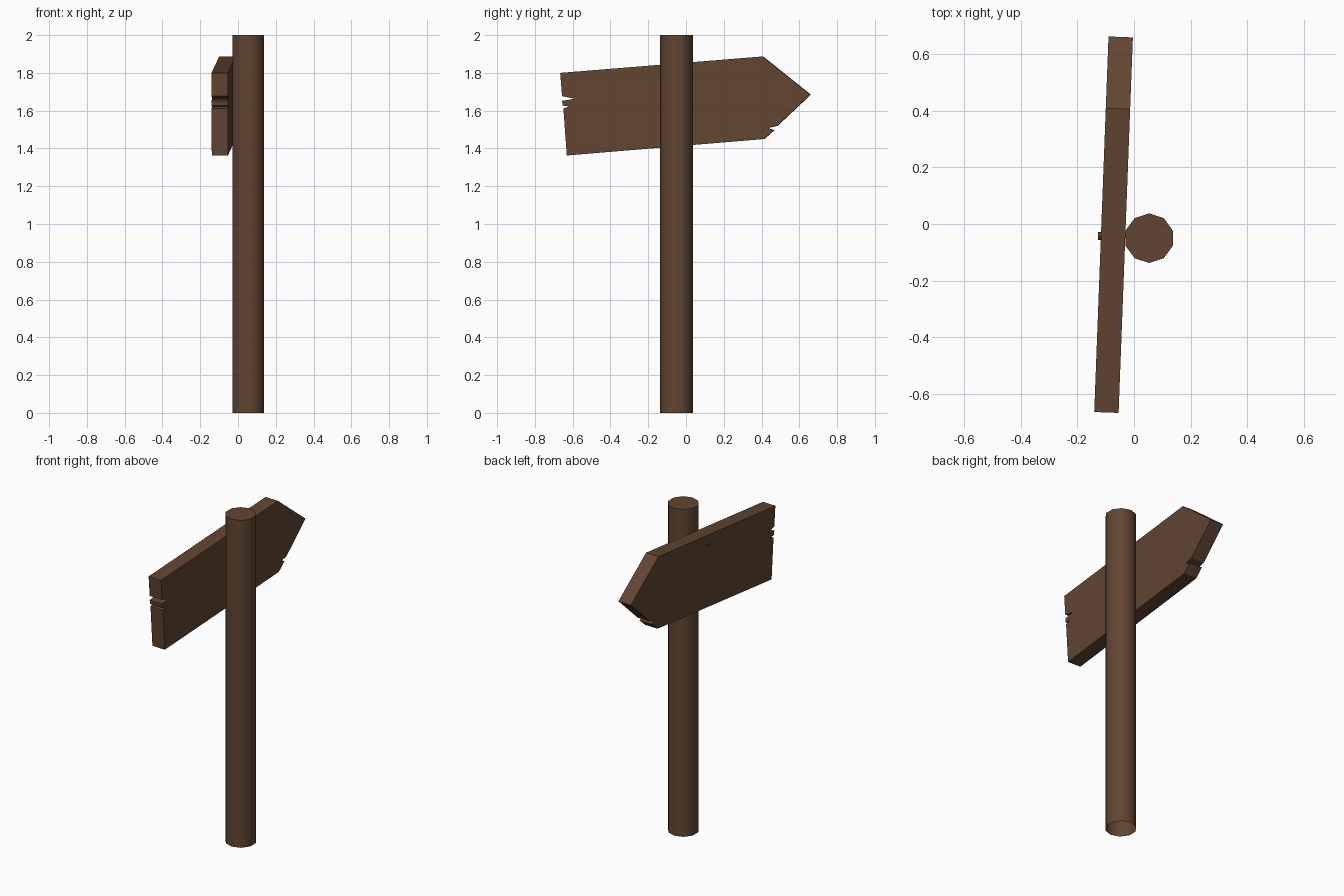
import bpy, bmesh, math
from mathutils import Matrix, Vector

if "Cube" in bpy.data.objects:
    bpy.data.objects.remove(bpy.data.objects["Cube"])

wood = bpy.data.materials.new("dark_brown_wood")
wood.diffuse_color = (0.120, 0.060, 0.032, 1)
wood.use_nodes = True
wood.node_tree.nodes["Principled BSDF"].inputs["Base Color"].default_value = wood.diffuse_color


def finish(bm, name):
    bmesh.ops.recalc_face_normals(bm, faces=bm.faces)
    me = bpy.data.meshes.new(name)
    bm.to_mesh(me)
    bm.free()
    me.materials.append(wood)
    ob = bpy.data.objects.new(name, me)
    bpy.context.collection.objects.link(ob)
    return ob


# Post: ten-sided, smooth sides, flat top, open underneath
bm = bmesh.new()
bmesh.ops.create_cone(bm, cap_ends=True, segments=10, radius1=0.0875,
                      radius2=0.0875, depth=2,
                      matrix=Matrix.Translation((0.0535, -0.05, 1)))
bm.faces.ensure_lookup_table()
bottom = [f for f in bm.faces if f.calc_center_median().z < 0.01]
bmesh.ops.delete(bm, geom=bottom, context='FACES_ONLY')
for f in bm.faces:
    f.smooth = len(f.verts) == 4
for e in bm.edges:
    if abs(e.verts[0].co.z - e.verts[1].co.z) < 0.01:
        e.smooth = False
finish(bm, "post")

# Arrow board: notched outline (y, z), extruded, turned slightly about z
outline = [(-0.665, 1.80), (-0.655, 1.677), (-0.59, 1.663), (-0.628, 1.656),
           (-0.655, 1.652), (-0.652, 1.627), (-0.617, 1.622), (-0.648, 1.612),
           (-0.63, 1.363), (0.415, 1.45), (0.468, 1.497), (0.435, 1.508),
           (0.485, 1.52), (0.66, 1.685), (0.407, 1.887)]
THICK = 0.086
bm = bmesh.new()
face = bm.faces.new([bm.verts.new((-THICK / 2, y, z)) for y, z in outline])
ext = bmesh.ops.extrude_face_region(bm, geom=[face])
bmesh.ops.translate(bm, vec=Vector((THICK, 0, 0)),
                    verts=[v for v in ext["geom"] if isinstance(v, bmesh.types.BMVert)])
turn = Matrix.Translation((-0.072, 0, 0)) @ Matrix.Rotation(-0.038, 4, 'Z')
bmesh.ops.transform(bm, matrix=turn, verts=bm.verts)
finish(bm, "arrow_board")

# Nail holding the board to the post
bm = bmesh.new()
bmesh.ops.create_cone(bm, cap_ends=True, segments=8, radius1=0.014,
                      radius2=0.014, depth=0.06,
                      matrix=Matrix.Translation((-0.097, -0.042, 1.80))
                      @ Matrix.Rotation(math.pi / 2, 4, 'Y'))
finish(bm, "nail")
